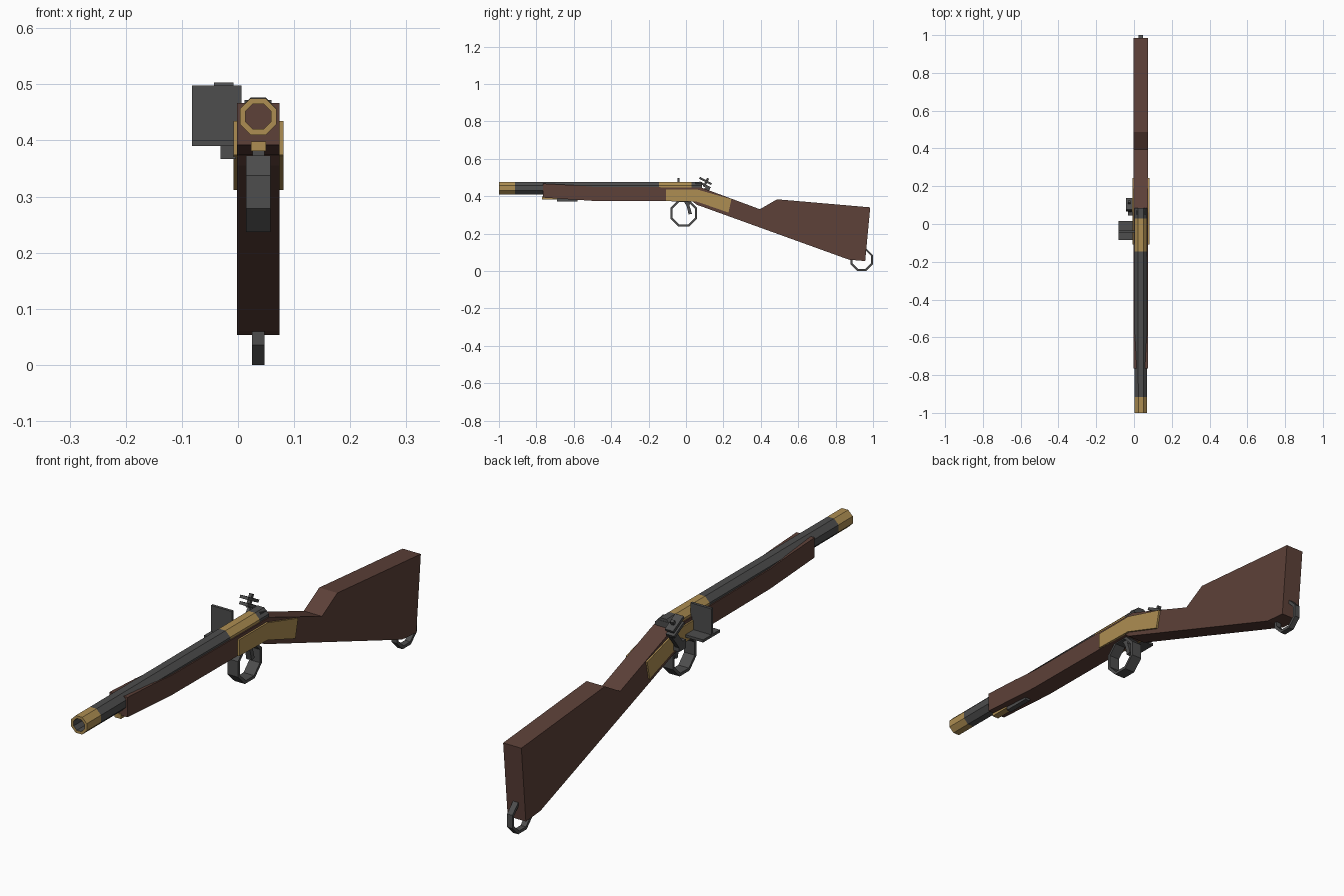
import bpy, bmesh, math
from mathutils import Vector

cube = bpy.data.objects.get("Cube")
if cube:
    bpy.data.objects.remove(cube, do_unlink=True)


def material(name, rgb):
    m = bpy.data.materials.new(name)
    m.use_nodes = True
    m.diffuse_color = (*rgb, 1)
    b = next(n for n in m.node_tree.nodes if n.type == 'BSDF_PRINCIPLED')
    b.inputs["Base Color"].default_value = (*rgb, 1)
    b.inputs["Roughness"].default_value = 0.7
    return m


WOOD = material("dark walnut", (0.109, 0.052, 0.040))
BRASS = material("aged brass", (0.42, 0.27, 0.085))
STEEL = material("gunmetal", (0.075, 0.075, 0.075))
CX = 0.036  # centre plane of the gun


def finish(name, bm, mats):
    bmesh.ops.recalc_face_normals(bm, faces=bm.faces)
    me = bpy.data.meshes.new(name)
    bm.to_mesh(me)
    bm.free()
    for m in mats:
        me.materials.append(m)
    ob = bpy.data.objects.new(name, me)
    bpy.context.collection.objects.link(ob)
    return ob


def slab(name, profile, x0, x1, mat):
    """Extrude a (y, z) outline from x0 to x1."""
    bm = bmesh.new()
    f = bm.faces.new([bm.verts.new((x0, y, z)) for y, z in profile])
    r = bmesh.ops.extrude_face_region(bm, geom=[f])
    bmesh.ops.translate(bm, vec=(x1 - x0, 0, 0),
                        verts=[v for v in r["geom"] if isinstance(v, bmesh.types.BMVert)])
    return finish(name, bm, [mat])


def box(name, x, y, z, mat):
    return slab(name, [(y[0], z[0]), (y[1], z[0]), (y[1], z[1]), (y[0], z[1])], x[0], x[1], mat)


def bar(name, a, b, width, x0, x1, mat):
    """Straight bar between two (y, z) points."""
    a, b = Vector(a), Vector(b)
    d = (b - a).normalized() * width / 2
    n = Vector((-d.y, d.x))
    return slab(name, [a + n, b + n, b - n, a - n], x0, x1, mat)


def octagon(r, cu, cv):
    """Flat-topped octagon with apothem r."""
    k = r / math.cos(math.pi / 8)
    return [(cu + k * math.cos(math.pi * (2 * i + 1) / 8),
             cv + k * math.sin(math.pi * (2 * i + 1) / 8)) for i in range(8)]


def loft(bm, loops, closed=False):
    """Bridge equal octagon loops; returns the faces of each span."""
    vs = [[bm.verts.new(p) for p in lp] for lp in loops]
    pairs = list(zip(vs, vs[1:])) + ([(vs[-1], vs[0])] if closed else [])
    return [[bm.faces.new((a[i], a[(i + 1) % 8], b[(i + 1) % 8], b[i])) for i in range(8)]
            for a, b in pairs]


def ring(name, cy, cz, outer, inner, x0, x1, mat):
    bm = bmesh.new()
    loft(bm, [[(x, y, z) for y, z in octagon(r, cy, cz)]
              for x, r in ((x0, outer), (x1, outer), (x1, inner), (x0, inner))], closed=True)
    return finish(name, bm, [mat])


# Stock: one side outline extruded to a constant width
slab("stock", [(-0.765, 0.467), (-0.61, 0.459), (-0.5, 0.45), (0.08, 0.446), (0.125, 0.430),
               (0.395, 0.330), (0.487, 0.383), (0.985, 0.340), (0.958, 0.053), (0.872, 0.060),
               (0.055, 0.355), (0.035, 0.372), (-0.5, 0.375), (-0.765, 0.392)],
     -0.002, 0.074, WOOD)

# Barrel: hollow octagonal tube with brass muzzle and breech bands
bm = bmesh.new()
sections = [(-1.0, 0.0325), (-0.915, 0.0325), (-0.145, 0.0335), (0.03, 0.0335),
            (0.085, 0.0335), (0.085, 0.0225), (-1.0, 0.0225)]
spans = loft(bm, [[(x, y, z) for x, z in octagon(r, CX, 0.4425)] for y, r in sections], closed=True)
for i, faces in enumerate(spans):
    for f in faces:
        f.material_index = 1 if i in (0, 2, 6) else 0
finish("barrel", bm, [STEEL, BRASS])
slab("breech_plug", [(0.05, 0.412), (0.086, 0.412), (0.086, 0.466), (0.05, 0.472)],
     0.012, 0.060, STEEL)

# Ramrod under the fore-end
box("ramrod_tip", (0.023, 0.050), (-0.77, -0.69), (0.381, 0.398), BRASS)
box("ramrod", (0.026, 0.047), (-0.69, -0.58), (0.372, 0.395), STEEL)

# Brass side plates on both sides
plate = [(-0.108, 0.374), (0.06, 0.370), (0.227, 0.312), (0.243, 0.383),
         (0.062, 0.435), (-0.108, 0.435)]
slab("left_side_plate", plate, 0.073, 0.081, BRASS)
slab("right_side_plate", plate, -0.008, 0.0, BRASS)

# Trigger, its guard and the sling ring at the butt
ring("trigger_guard", -0.012, 0.308, 0.071, 0.060, 0.014, 0.058, STEEL)
slab("trigger", [(-0.012, 0.372), (0.028, 0.372), (0.018, 0.352), (0.032, 0.306),
                 (0.014, 0.302), (0.004, 0.345)], 0.025, 0.047, STEEL)
ring("sling_ring", 0.940, 0.060, 0.060, 0.049, 0.025, 0.047, STEEL)

# Flash pan with the upright striking plate
box("flash_pan", (-0.082, 0.004), (-0.085, 0.015), (0.390, 0.400), STEEL)
box("striking_plate", (-0.082, 0.006), (-0.045, -0.034), (0.395, 0.498), STEEL)

# Flint hammer: pivot, bent arm, two tilted jaws and the clamp screw
box("hammer_pivot", (-0.031, -0.004), (0.045, 0.085), (0.367, 0.400), STEEL)
slab("hammer_arm", [(0.050, 0.380), (0.080, 0.375), (0.105, 0.410), (0.130, 0.440),
                    (0.115, 0.458), (0.090, 0.435)], -0.031, -0.014, STEEL)
bar("lower_jaw", (0.070, 0.475), (0.130, 0.443), 0.011, -0.043, -0.008, STEEL)
bar("upper_jaw", (0.073, 0.498), (0.136, 0.464), 0.011, -0.043, -0.008, STEEL)
bar("jaw_screw", (0.096, 0.450), (0.118, 0.495), 0.012, -0.032, -0.019, STEEL)
